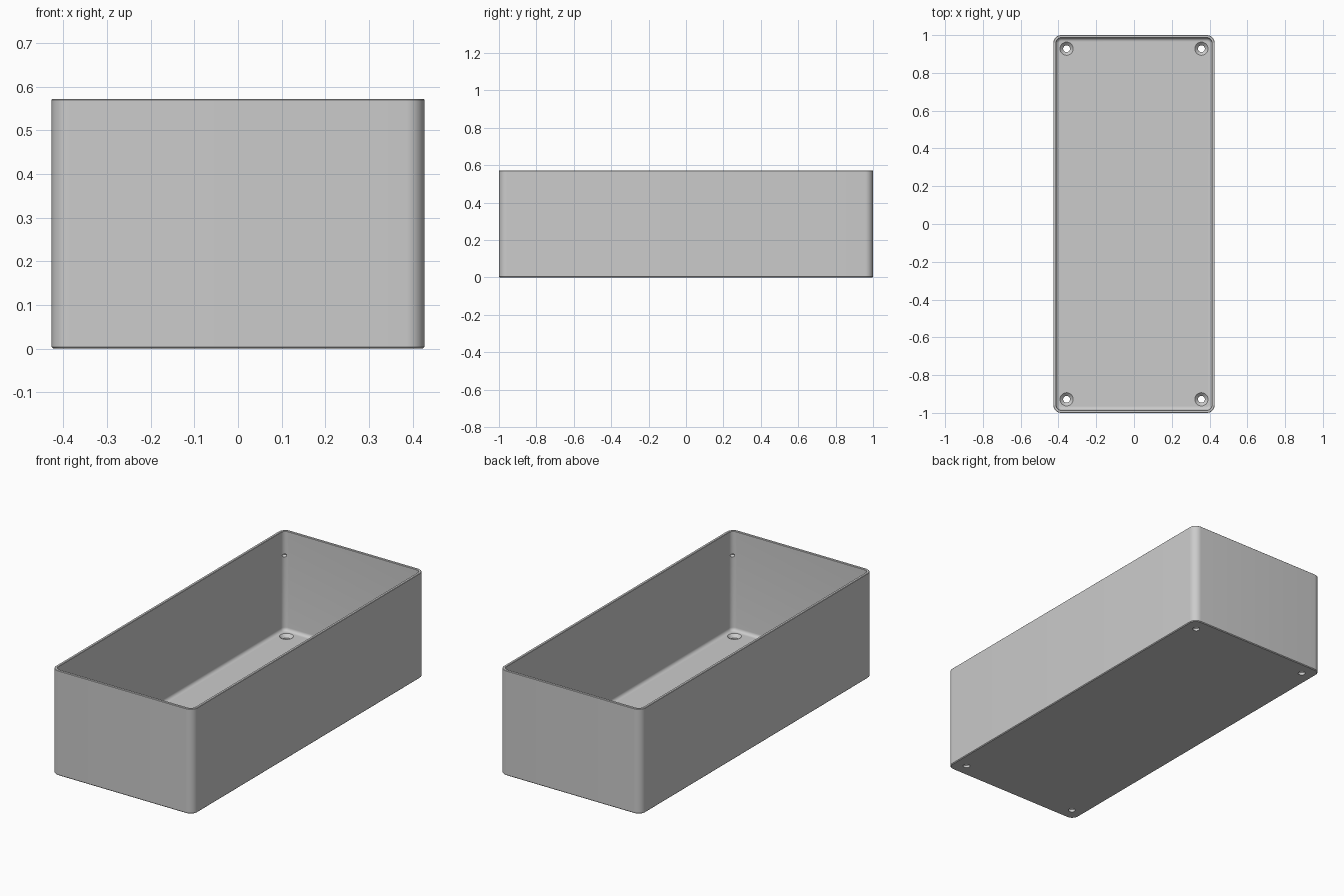
import bpy, bmesh, math
from mathutils import Matrix, Vector

cube = bpy.data.objects.get("Cube")
if cube:
    bpy.data.objects.remove(cube, do_unlink=True)

HALF_X, HALF_Y, HEIGHT, RADIUS = 0.427, 1.0, 0.572, 0.042
WALL, FLOOR, FILLET = 0.015, 0.03, 0.018
HOLE_X, HOLE_Y = 0.357, 0.928
STEPS = 10

grey = bpy.data.materials.new("plain_grey")
grey.use_nodes = True
color = (0.6, 0.6, 0.6, 1)
grey.diffuse_color = color
grey.node_tree.nodes["Principled BSDF"].inputs["Base Color"].default_value = color


def make_object(name, bm):
    bmesh.ops.recalc_face_normals(bm, faces=bm.faces)
    mesh = bpy.data.meshes.new(name)
    bm.to_mesh(mesh)
    bm.free()
    mesh.materials.append(grey)
    obj = bpy.data.objects.new(name, mesh)
    bpy.context.collection.objects.link(obj)
    return obj


def rounded_ring(bm, inset, z):
    """Rounded rectangle, moved inward by inset."""
    r = max(RADIUS - inset, 0.005)
    ring = []
    for i, (sx, sy) in enumerate(((1, 1), (-1, 1), (-1, -1), (1, -1))):
        cx, cy = sx * (HALF_X - inset - r), sy * (HALF_Y - inset - r)
        for k in range(STEPS + 1):
            a = math.pi / 2 * (i + k / STEPS)
            ring.append(bm.verts.new((cx + r * math.cos(a), cy + r * math.sin(a), z)))
    return ring


# Box shell: section from the underside, over the rim, down to the floor
section = [(0.004, 0), (0, 0.004), (0, HEIGHT - 0.002), (0.002, HEIGHT),
           (WALL - 0.002, HEIGHT), (WALL, HEIGHT - 0.002)]
for k in range(7):
    a = math.pi / 2 * k / 6
    section.append((WALL + FILLET * (1 - math.cos(a)),
                    FLOOR + FILLET * (1 - math.sin(a))))
bm = bmesh.new()
rings = [rounded_ring(bm, inset, z) for inset, z in section]
for low, high in zip(rings, rings[1:]):
    for i in range(len(low)):
        j = (i + 1) % len(low)
        bm.faces.new((low[i], low[j], high[j], high[i]))
bm.faces.new(rings[0])
bm.faces.new(rings[-1])
box = make_object("open_box", bm)

# Cutters: countersunk screw holes and shallow corner dimples
bm = bmesh.new()
for sx in (-1, 1):
    for sy in (-1, 1):
        profile = [(0.018, -0.05), (0.018, 0.014), (0.035, FLOOR), (0.035, 0.04)]
        loops = [[bm.verts.new((sx * HOLE_X + r * math.cos(k * math.pi / 16),
                                sy * HOLE_Y + r * math.sin(k * math.pi / 16), z))
                  for k in range(32)] for r, z in profile]
        for low, high in zip(loops, loops[1:]):
            for i in range(32):
                j = (i + 1) % 32
                bm.faces.new((low[i], low[j], high[j], high[i]))
        bm.faces.new(loops[0])
        bm.faces.new(loops[-1])
        c = RADIUS - (RADIUS - WALL) / math.sqrt(2)
        place = Matrix.Translation((sx * (HALF_X - c), sy * (HALF_Y - c), 0.44))
        bmesh.ops.create_uvsphere(bm, u_segments=16, v_segments=8, radius=0.01,
                                  matrix=place @ Matrix.Diagonal((1.2, 1.2, 0.8, 1)))
cutter = make_object("hole_cutter", bm)
cutter.hide_render = True

cut = box.modifiers.new("holes", "BOOLEAN")
cut.operation = "DIFFERENCE"
cut.solver = "EXACT"
cut.object = cutter
bpy.ops.object.select_all(action="DESELECT")
bpy.context.view_layer.objects.active = box
box.select_set(True)
bpy.ops.object.modifier_apply(modifier=cut.name)
bpy.data.objects.remove(cutter, do_unlink=True)
bpy.ops.object.shade_smooth_by_angle(angle=math.radians(30))
